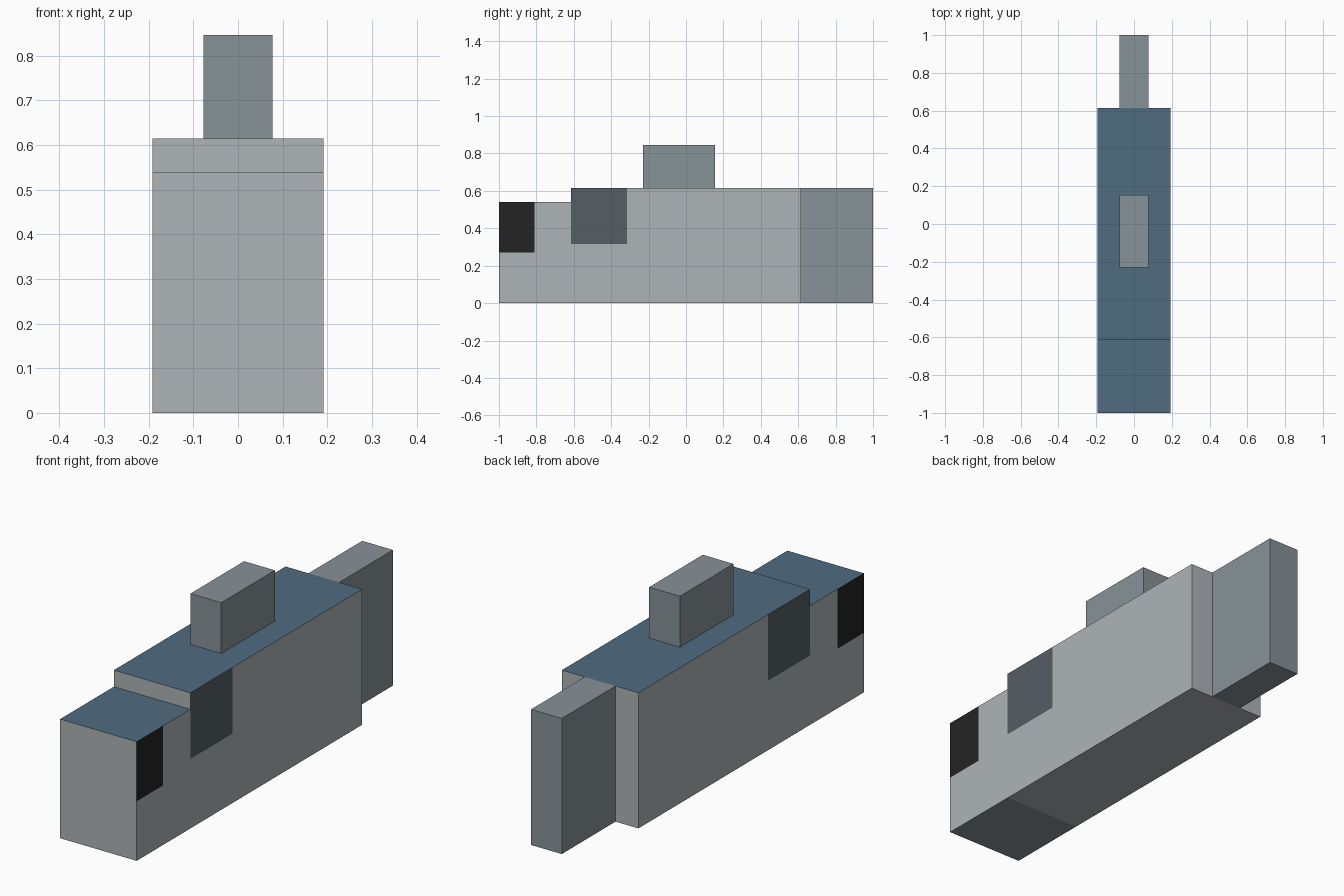
import bpy
import bmesh
from mathutils import Vector

if "Cube" in bpy.data.objects:
    bpy.data.objects.remove(bpy.data.objects["Cube"], do_unlink=True)


def make_material(name, srgb):
    mat = bpy.data.materials.new(name)
    linear = [((c / 255 + 0.055) / 1.055) ** 2.4 for c in srgb]
    mat.use_nodes = True
    mat.diffuse_color = (*linear, 1)
    bsdf = mat.node_tree.nodes["Principled BSDF"]
    bsdf.inputs["Base Color"].default_value = (*linear, 1)
    bsdf.inputs["Roughness"].default_value = 0.8
    return mat


light_grey = make_material("light grey", (174, 180, 182))
mid_grey = make_material("mid grey", (135, 146, 152))
roof_blue = make_material("roof blue", (80, 108, 128))
slate = make_material("dark slate", (85, 94, 101))
black = make_material("black", (36, 36, 36))


def make_box(name, half_width, y_range, z_range, mats, cuts=(), rule=None):
    """Box from extents; cuts are (point, normal) planes, rule picks a face's slot."""
    bm = bmesh.new()
    bmesh.ops.create_cube(bm, size=1)
    (y0, y1), (z0, z1) = y_range, z_range
    bmesh.ops.scale(bm, vec=(2 * half_width, y1 - y0, z1 - z0), verts=bm.verts)
    bmesh.ops.translate(bm, vec=(0, (y0 + y1) / 2, (z0 + z1) / 2), verts=bm.verts)
    for point, normal in cuts:
        bmesh.ops.bisect_plane(bm, geom=bm.verts[:] + bm.edges[:] + bm.faces[:],
                               plane_co=Vector(point), plane_no=Vector(normal))
    bm.normal_update()
    if rule:
        for face in bm.faces:
            face.material_index = rule(face.normal, face.calc_center_median())
    mesh = bpy.data.meshes.new(name)
    bm.to_mesh(mesh)
    bm.free()
    for mat in mats:
        mesh.materials.append(mat)
    obj = bpy.data.objects.new(name, mesh)
    bpy.context.collection.objects.link(obj)
    return obj


def make_hull(name, y_range, height, window_end, sill, window_mat, base_mat):
    """Blue-topped block with a window cut into the upper front of both sides."""
    def rule(normal, centre):
        if normal.z > 0.5:
            return 1
        if normal.z < -0.5:
            return 3
        if abs(normal.x) > 0.5 and centre.y < window_end and centre.z > sill:
            return 2
        return 0

    cuts = [((0, window_end, 0), (0, 1, 0)), ((0, 0, sill), (0, 0, 1))]
    return make_box(name, 0.192, y_range, (0, height),
                    [light_grey, roof_blue, window_mat, base_mat], cuts, rule)


# Main body and lower nose, each with side windows
make_hull("main_body", (-0.615, 0.615), 0.615, -0.315, 0.315, slate, light_grey)
make_hull("front_nose", (-1, -0.615), 0.54, -0.81, 0.27, black, mid_grey)

# Narrow rear block and roof block
make_box("rear_block", 0.077, (0.615, 1), (0, 0.615), [mid_grey])
make_box("roof_block", 0.077, (-0.23, 0.154), (0.615, 0.846), [mid_grey])
